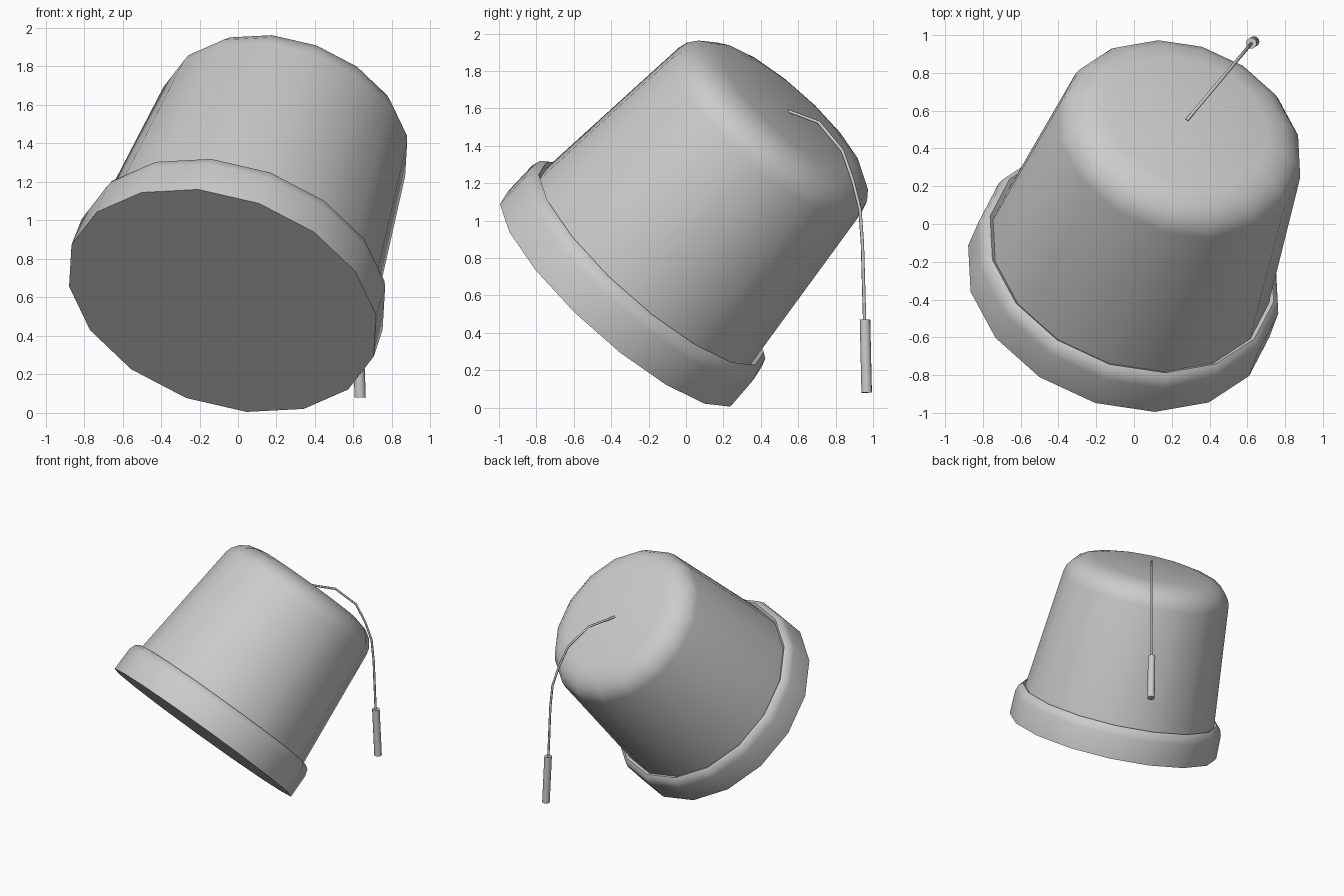
import bpy, bmesh, math
from mathutils import Vector, Matrix

if "Cube" in bpy.data.objects:
    bpy.data.objects.remove(bpy.data.objects["Cube"])

SIDES = 16
CENTRE = Vector((-0.08, -0.355, 0.583))      # middle of the open rim
AXIS = Vector((0.262, 0.645, 0.718)).normalized()
U = Vector((0.19, -0.64, 0.507))             # direction of one rim corner
U = (U - U.dot(AXIS) * AXIS).normalized()
V = AXIS.cross(U)


def finish(obj, angle):
    bpy.ops.object.select_all(action='DESELECT')
    obj.select_set(True)
    bpy.context.view_layer.objects.active = obj
    bpy.ops.object.shade_smooth_by_angle(angle=math.radians(angle))


def lathe(name, profile, cap_bottom=False, cap_top=False):
    """Revolve (radius, height) points around the tilted axis."""
    bm = bmesh.new()
    rings = []
    for r, h in profile:
        ring = []
        for i in range(SIDES):
            a = 2 * math.pi * i / SIDES
            ring.append(bm.verts.new(CENTRE + AXIS * h + r * (U * math.cos(a) + V * math.sin(a))))
        rings.append(ring)
    for lo, hi in zip(rings, rings[1:]):
        for i in range(SIDES):
            j = (i + 1) % SIDES
            bm.faces.new((lo[i], lo[j], hi[j], hi[i]))
    if cap_bottom:
        bm.faces.new(rings[0][::-1])
    if cap_top:
        bm.faces.new(rings[-1])
    mesh = bpy.data.meshes.new(name)
    bm.to_mesh(mesh)
    bm.free()
    obj = bpy.data.objects.new(name, mesh)
    bpy.context.collection.objects.link(obj)
    finish(obj, 40)


# Rounded band around the bottom, closed underneath
lathe("hat_band", [(0.837, 0), (0.833, 0.19), (0.817, 0.24), (0.787, 0.262), (0.766, 0.245)],
      cap_bottom=True)

# Tapered crown with a soft shoulder and flat top
lathe("hat_crown", [(0.766, 0.245), (0.669, 1.225), (0.655, 1.275), (0.615, 1.33),
                    (0.55, 1.372), (0.45, 1.397)], cap_top=True)

# Cord hanging from the middle of the top
path = [(0.55, 1.585), (0.71, 1.525), (0.835, 1.375), (0.89, 1.22),
        (0.93, 1.06), (0.943, 0.88), (0.955, 0.46)]
curve = bpy.data.curves.new("tassel_cord", 'CURVE')
curve.dimensions = '3D'
curve.bevel_depth = 0.009
curve.bevel_resolution = 1
curve.use_fill_caps = True
spline = curve.splines.new('POLY')
spline.points.add(len(path) - 1)
for p, (y, z) in zip(spline.points, path):
    p.co = (0.28 + (y - 0.55) * 0.84, y, z, 1)
cord = bpy.data.objects.new("tassel_cord", curve)
bpy.context.collection.objects.link(cord)

# Tassel: slim weight at the cord's end
top, bottom = Vector((0.621, 0.957, 0.47)), Vector((0.635, 0.966, 0.08))
d = top - bottom
bpy.ops.mesh.primitive_cylinder_add(vertices=10, radius=0.029, depth=d.length,
                                    location=(top + bottom) / 2,
                                    rotation=d.to_track_quat('Z', 'Y').to_euler())
tassel = bpy.context.object
tassel.name = "tassel"
finish(tassel, 40)
